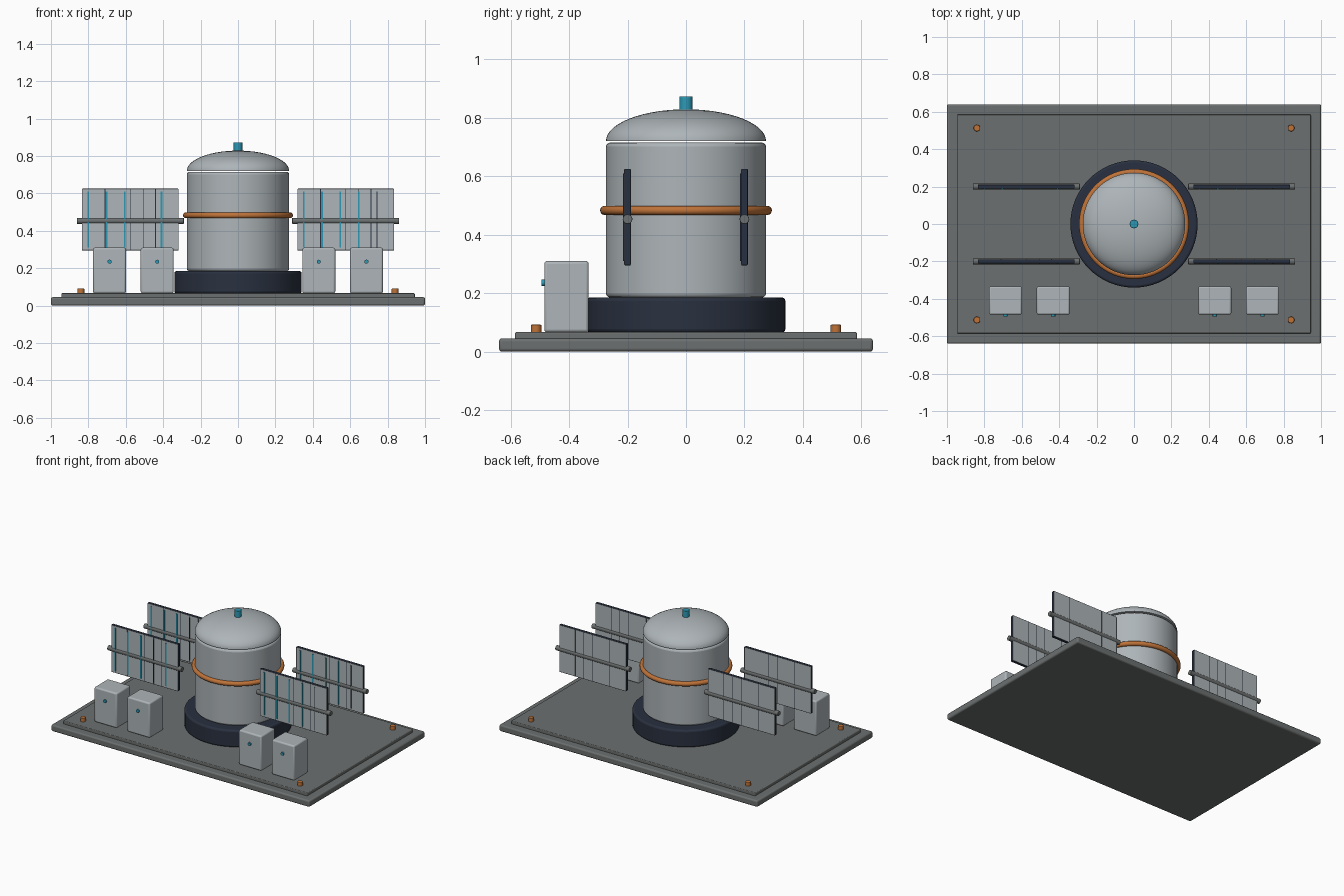
import bpy, bmesh, math
from mathutils import Matrix

cube = bpy.data.objects.get("Cube")
if cube:
    bpy.data.objects.remove(cube, do_unlink=True)


def material(name, rgb):
    m = bpy.data.materials.new(name)
    m.use_nodes = True
    m.diffuse_color = (*rgb, 1)
    m.node_tree.nodes["Principled BSDF"].inputs["Base Color"].default_value = (*rgb, 1)
    return m


HULL = material("light grey", (0.42, 0.46, 0.48))
DECK = material("dark grey", (0.15, 0.16, 0.16))
NAVY = material("navy", (0.022, 0.03, 0.05))
ORANGE = material("copper orange", (0.52, 0.17, 0.04))
TEAL = material("teal", (0.025, 0.32, 0.46))


def finish(name, bm, mats, bevel=0.0, rule=None, smooth=True):
    bmesh.ops.recalc_face_normals(bm, faces=bm.faces)
    if rule:
        for f in bm.faces:
            f.material_index = rule(f)
    me = bpy.data.meshes.new(name)
    bm.to_mesh(me)
    bm.free()
    for m in mats:
        me.materials.append(m)
    ob = bpy.data.objects.new(name, me)
    bpy.context.collection.objects.link(ob)
    if bevel:
        mod = ob.modifiers.new("Bevel", "BEVEL")
        mod.width = bevel
        mod.segments = 3
        mod.limit_method = "ANGLE"
    if smooth:
        bpy.ops.object.select_all(action="DESELECT")
        ob.select_set(True)
        bpy.context.view_layer.objects.active = ob
        bpy.ops.object.shade_smooth_by_angle(angle=math.radians(35))
    return ob


def box(name, centre, size, mats, bevel=0.0, rule=None):
    bm = bmesh.new()
    bmesh.ops.create_cube(bm, size=1, matrix=Matrix.Translation(centre) @ Matrix.Diagonal((*size, 1)))
    return finish(name, bm, mats, bevel, rule, bevel > 0)


def rod(name, centre, radius, length, mat, axis="Z", bevel=0.0, sides=24):
    turn = {"X": Matrix.Rotation(math.pi / 2, 4, "Y"),
            "Y": Matrix.Rotation(math.pi / 2, 4, "X"),
            "Z": Matrix()}[axis]
    bm = bmesh.new()
    bmesh.ops.create_cone(bm, cap_ends=True, segments=sides, radius1=radius, radius2=radius,
                          depth=length, matrix=Matrix.Translation(centre) @ turn)
    return finish(name, bm, [mat], bevel)


def lathe(name, profile, mat, closed=False, steps=64):
    bm = bmesh.new()
    verts = [bm.verts.new((r, 0, z)) for r, z in profile]
    edges = [bm.edges.new(pair) for pair in zip(verts, verts[1:])]
    if closed:
        edges.append(bm.edges.new((verts[-1], verts[0])))
    bmesh.ops.spin(bm, geom=verts + edges, cent=(0, 0, 0), axis=(0, 0, 1),
                   angle=math.tau, steps=steps)
    bmesh.ops.remove_doubles(bm, verts=bm.verts, dist=1e-5)
    return finish(name, bm, [mat])


# Stepped ground platform
box("platform", (0, 0, 0.0225), (2, 1.28, 0.045), [DECK], 0.01)
box("deck_plate", (0, 0, 0.054), (1.89, 1.17, 0.025), [DECK], 0.005)

# Central tank
rod("tank_collar", (0, 0, 0.125), 0.34, 0.12, NAVY, bevel=0.012, sides=64)
rod("tank_body", (0, 0, 0.45), 0.274, 0.53, HULL, bevel=0.014, sides=64)
arc = [math.pi / 2 * i / 14 for i in range(15)]
lathe("tank_dome", [(0, 0.72)] + [(0.274 * math.cos(a), 0.72 + 0.109 * math.sin(a)) for a in arc], HULL)
ring = [math.tau * i / 14 for i in range(14)]
lathe("tank_band", [(0.278 + 0.016 * math.cos(a), 0.483 + 0.016 * math.sin(a)) for a in ring], ORANGE, True)
rod("dome_cap", (0, 0, 0.846), 0.023, 0.054, TEAL, bevel=0.003)

for side, sx in (("left", 1), ("right", -1)):
    for end, sy in (("front", -1), ("back", 1)):
        tag = f"{side}_{end}"
        x, y = sx * 0.576, sy * 0.2

        # Wing panel: pale broad faces with a dark rim, on a support rod
        box("panel_" + tag, (x, y, 0.46), (0.518, 0.022, 0.33), [NAVY, HULL], 0.003,
            lambda f: int(abs(f.normal.y) > 0.9))
        rod("panel_rod_" + tag, (x, y, 0.453), 0.0165, 0.572, DECK, "X", 0.002)

        # Upright strips on the front face
        for i in range(5):
            dark = i == (4 if sx > 0 else 3)
            box(f"panel_strip_{tag}_{i + 1}", (x - 0.225 + i * 0.098, y - 0.0125, 0.46),
                (0.004 if dark else 0.009, 0.005, 0.3), [NAVY if dark else TEAL])

        # Thin seams on both faces
        for face in (-1, 1):
            for i, dx in enumerate((-0.135, 0, 0.07, 0.135)):
                box(f"panel_seam_{tag}_{face}_{i + 1}", (x + dx, y + face * 0.011, 0.46),
                    (0.003, 0.002, 0.325), [NAVY])

        # Corner bolt
        rod("corner_bolt_" + tag, (sx * 0.84, sy * 0.513, 0.077), 0.018, 0.03, ORANGE, bevel=0.003, sides=16)

    # Equipment cabinets with a small front lamp
    for spot, cx in (("inner", 0.432), ("outer", 0.687)):
        box(f"cabinet_{side}_{spot}", (sx * cx, -0.409, 0.188), (0.176, 0.152, 0.244), [HULL], 0.01)
        rod(f"cabinet_lamp_{side}_{spot}", (sx * cx, -0.488, 0.235), 0.011, 0.014, TEAL, "Y", sides=12)
